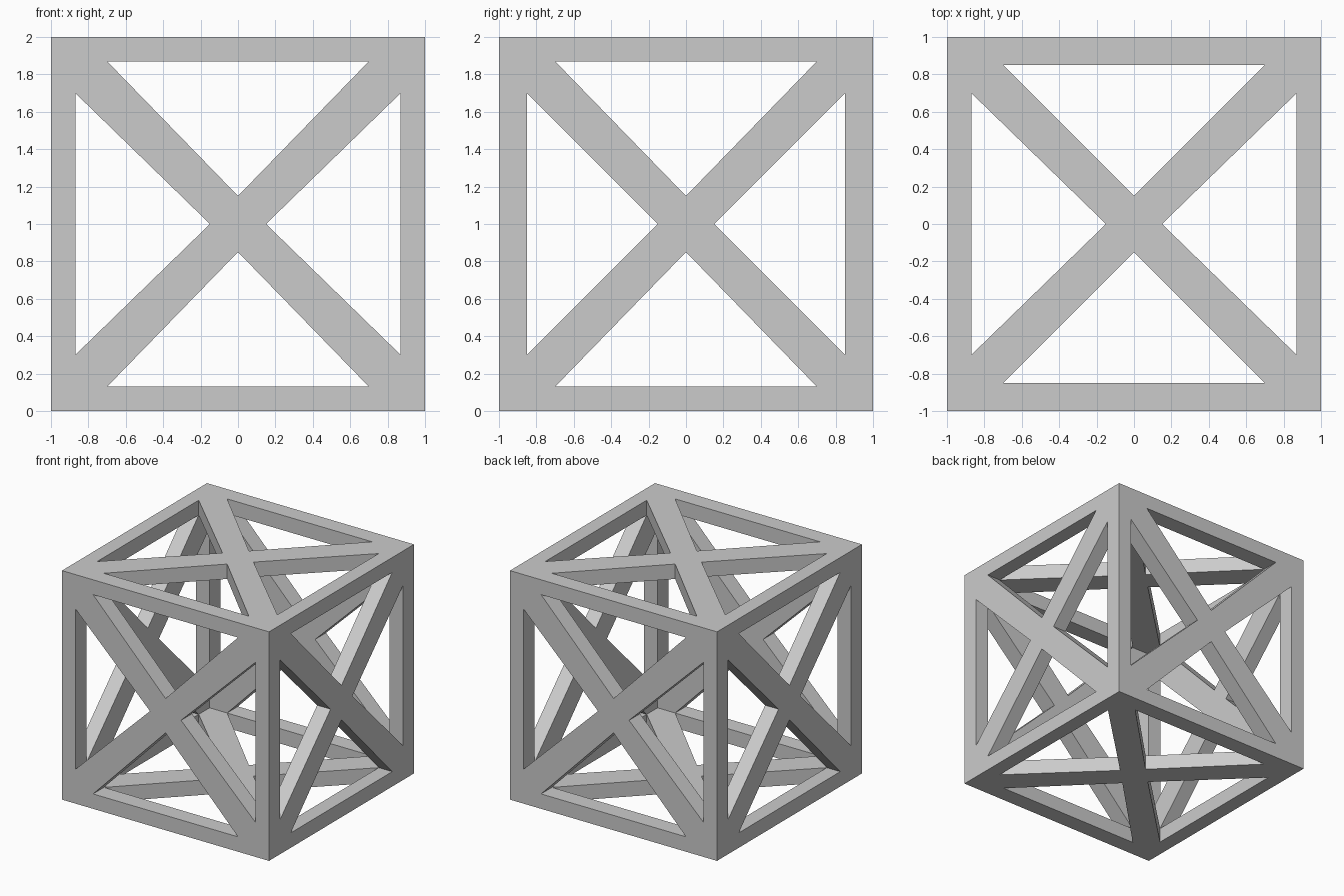
import bpy, bmesh
from mathutils import Vector

if "Cube" in bpy.data.objects:
    bpy.data.objects.remove(bpy.data.objects["Cube"])

INNER = (0.87, 0.85, 0.87)   # half sizes of the hollow inside
CORNER, APEX = 0.70, 0.15    # triangular opening: base half length, apex offset

bm = bmesh.new()


def add(*pts):
    bm.faces.new([bm.verts.new(p) for p in pts])


def bay(n, e, s, t):
    """One triangular bay on the side facing s*axis n, next to the edge at t*axis e."""
    w = 3 - n - e

    def pt(depth, out, across):
        v = Vector((0, 0, 1))
        v[n] += s * depth
        v[e] += t * out
        v[w] += across
        return v

    d, r = INNER[n], INNER[e]
    c, c2 = pt(1, APEX, 0), pt(d, APEX, 0)
    mid, mid2 = pt(1, 0, 0), pt(d, 0, 0)
    a, b = pt(1, r, -CORNER), pt(1, r, CORNER)
    a2, b2 = pt(d, r, -CORNER), pt(d, r, CORNER)
    # outer rail and base wall of the opening
    add(pt(1, 1, -1), pt(1, 1, 1), b, a)
    add(a, b, b2, a2)
    # half braces: outer face, opening wall, inner face
    for sg, h, h2 in ((-1, a, a2), (1, b, b2)):
        add(pt(1, 1, sg), h, c, mid)
        add(h, c, c2, h2)
        add(pt(d, r, sg * INNER[w]), h2, c2, mid2)


# six sides, four bays each
for n in range(3):
    for e in range(3):
        if e != n:
            for s in (-1, 1):
                for t in (-1, 1):
                    bay(n, e, s, t)

bmesh.ops.remove_doubles(bm, verts=bm.verts, dist=1e-4)
bmesh.ops.recalc_face_normals(bm, faces=bm.faces)

mesh = bpy.data.meshes.new("braced_cube_frame")
bm.to_mesh(mesh)
bm.free()
bpy.context.collection.objects.link(bpy.data.objects.new("braced_cube_frame", mesh))
